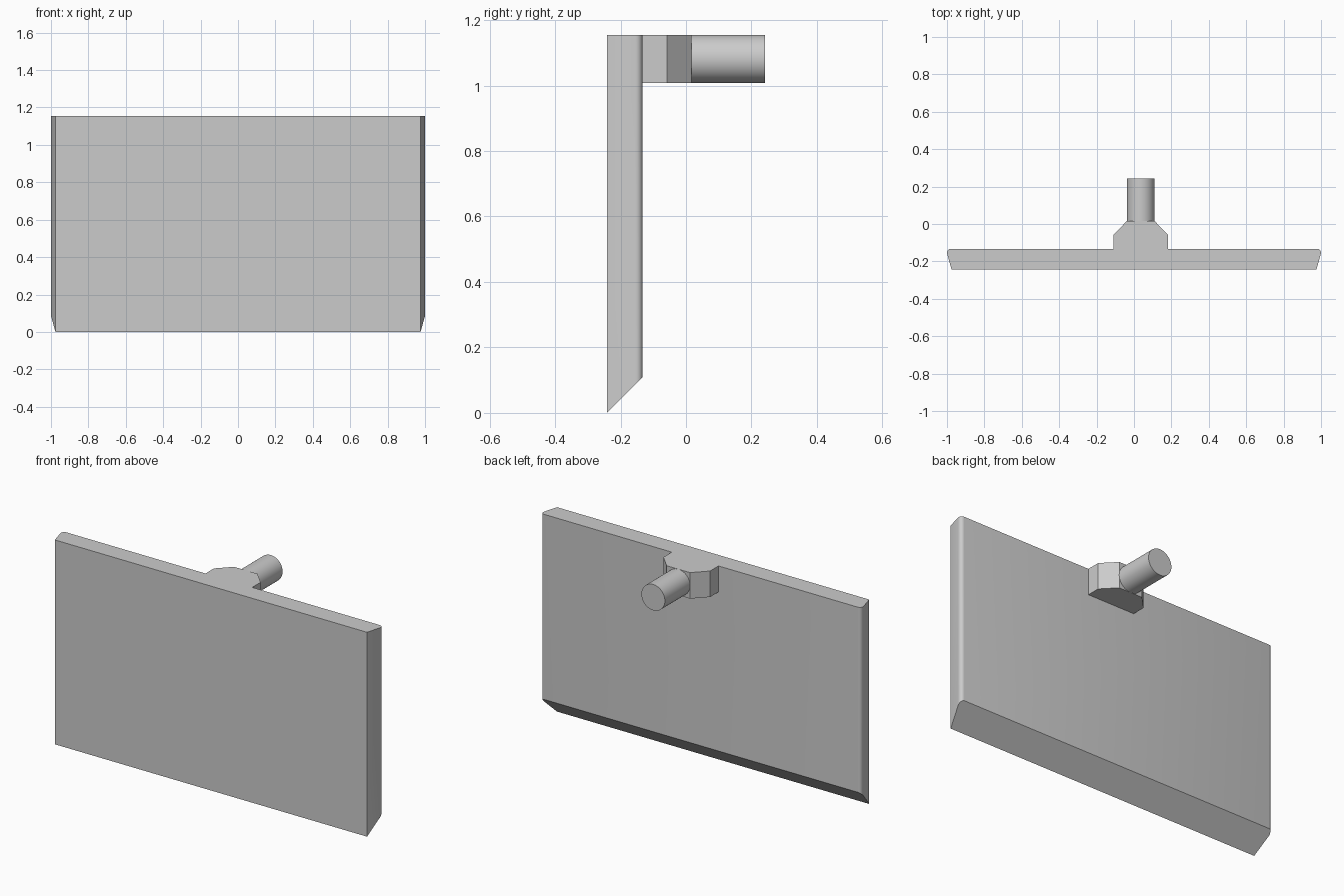
import bpy
import bmesh
import math

cube = bpy.data.objects.get("Cube")
if cube:
    bpy.data.objects.remove(cube, do_unlink=True)

# Single plain grey
grey = bpy.data.materials.new("plain_grey")
grey.use_nodes = True
colour = (0.6, 0.6, 0.6, 1)
grey.diffuse_color = colour
grey.node_tree.nodes["Principled BSDF"].inputs["Base Color"].default_value = colour

FRONT, BACK = -0.242, -0.133
TOP, MOUNT_BOTTOM = 1.155, 1.008
MOUNT_X = 0.036


def prism(name, outline, bottom, top):
    """Extrude an xy outline upwards; bottom(y) gives the height of the lower edge."""
    bm = bmesh.new()
    low = [bm.verts.new((x, y, bottom(y))) for x, y in outline]
    high = [bm.verts.new((x, y, top)) for x, y in outline]
    bm.faces.new(low[::-1])
    bm.faces.new(high)
    for i in range(len(low)):
        j = (i + 1) % len(low)
        bm.faces.new((low[i], low[j], high[j], high[i]))
    bmesh.ops.recalc_face_normals(bm, faces=bm.faces)
    mesh = bpy.data.meshes.new(name)
    bm.to_mesh(mesh)
    bm.free()
    mesh.materials.append(grey)
    obj = bpy.data.objects.new(name, mesh)
    bpy.context.collection.objects.link(obj)
    return obj


def mirrored(half, centre=0):
    """Complete an outline from its right half, listed front to back."""
    return ([(centre + x, y) for x, y in half]
            + [(centre - x, y) for x, y in reversed(half)])


def smooth(obj):
    bpy.ops.object.select_all(action='DESELECT')
    obj.select_set(True)
    bpy.context.view_layer.objects.active = obj
    bpy.ops.object.shade_smooth_by_angle(angle=math.radians(35))


# Panel: flared ends with rounded rear corners and a 45 degree lower edge
r = 0.02
corner = [(1 - r + r * math.cos(a), BACK - r + r * math.sin(a))
          for a in (math.radians(d) for d in range(-10, 91, 20))]
panel = prism("panel", mirrored([(0.976, FRONT)] + corner),
              lambda y: y - FRONT, TOP)
smooth(panel)

# Bracket: chamfered block on the back of the panel
bracket = [(0.146, BACK - 0.01), (0.146, -0.058), (0.073, 0.017)]
prism("mount_bracket", mirrored(bracket, MOUNT_X), lambda y: MOUNT_BOTTOM, TOP)

# Round peg pointing backwards
start, end = 0.0, 0.242
bpy.ops.mesh.primitive_cylinder_add(
    vertices=48, radius=(TOP - MOUNT_BOTTOM) / 2, depth=end - start,
    location=(MOUNT_X, (start + end) / 2, (TOP + MOUNT_BOTTOM) / 2),
    rotation=(math.pi / 2, 0, 0))
peg = bpy.context.object
peg.name = "mount_peg"
peg.data.materials.append(grey)
smooth(peg)
